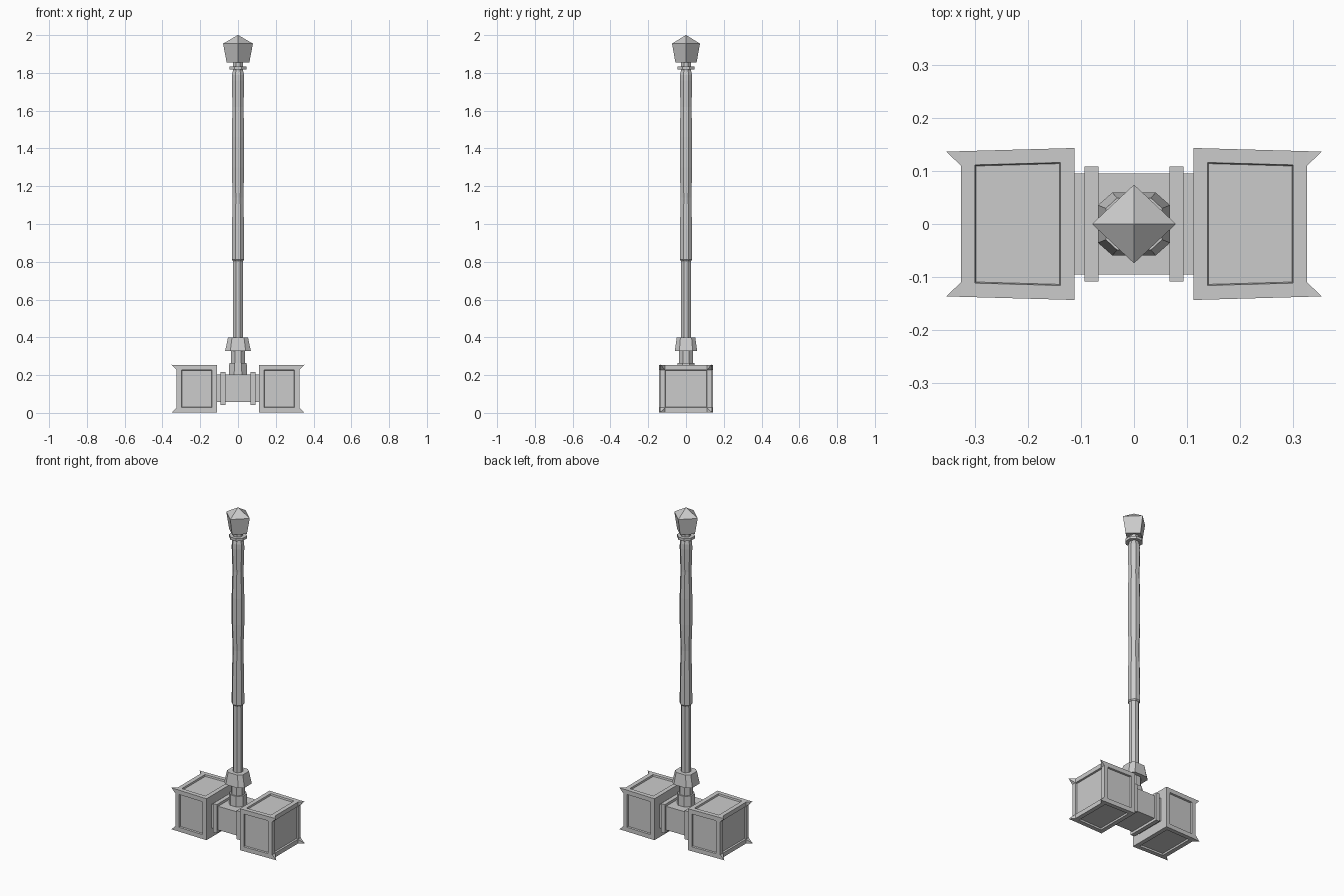
import bpy, bmesh
from mathutils import Vector

if "Cube" in bpy.data.objects:
    bpy.data.objects.remove(bpy.data.objects["Cube"], do_unlink=True)

grey = bpy.data.materials.new("plain_grey")
grey.use_nodes = True
COLOUR = (0.6, 0.6, 0.6, 1)
grey.diffuse_color = COLOUR
grey.node_tree.nodes["Principled BSDF"].inputs["Base Color"].default_value = COLOUR
MID = 0.128  # height of the head's centre


def finish(bm, name):
    bmesh.ops.recalc_face_normals(bm, faces=bm.faces)
    mesh = bpy.data.meshes.new(name)
    bm.to_mesh(mesh)
    bm.free()
    mesh.materials.append(grey)
    obj = bpy.data.objects.new(name, mesh)
    bpy.context.collection.objects.link(obj)
    return obj


def box(name, lo, hi):
    bm = bmesh.new()
    bmesh.ops.create_cube(bm, size=1)
    for v in bm.verts:
        v.co = Vector(h if c > 0 else l for c, l, h in zip(v.co, lo, hi))
    return finish(bm, name)


def octagon(rx, ry, cut=0.414):
    """Eight corners of a rectangle with its corners cut off."""
    pts = [(rx, ry * cut), (rx * cut, ry)]
    pts += [(-x, y) for x, y in reversed(pts)]
    return pts + [(-x, -y) for x, y in pts]


def loft(name, rings):
    """Skin a list of (z, outline) rings and cap both ends."""
    bm = bmesh.new()
    loops = [[bm.verts.new((x, y, z)) for x, y in pts] for z, pts in rings]
    n = len(loops[0])
    for a, b in zip(loops, loops[1:]):
        for i in range(n):
            j = (i + 1) % n
            bm.faces.new((a[i], a[j], b[j], b[i]))
    bm.faces.new(loops[0])
    bm.faces.new(loops[-1])
    return finish(bm, name)


def striking_block(name, side):
    """Tapered block with sunken panels and flared corner spikes."""
    bm = bmesh.new()
    bmesh.ops.create_cube(bm, size=2)
    for v in bm.verts:
        outer = v.co.x > 0
        v.co = (0.326 if outer else 0.112,
                v.co.y * (0.137 if outer else 0.143),
                MID + v.co.z * 0.126)
    bm.normal_update()
    panels = [f for f in bm.faces if f.normal.x > -0.5]
    bmesh.ops.inset_individual(bm, faces=panels, thickness=0.0265, use_even_offset=True)
    bmesh.ops.inset_individual(bm, faces=panels, thickness=0.003, depth=-0.01)
    # corner spikes
    for sy in (-1, 1):
        for sz in (-1, 1):
            pts = [(0.326, 0.137, 0.126), (0.326, 0.11, 0.126), (0.326, 0.137, 0.1),
                   (0.326, 0.11, 0.1), (0.353, 0.136, 0.127)]
            c, a, b, d, tip = [bm.verts.new((x, y * sy, MID + z * sz)) for x, y, z in pts]
            for face in ((c, a, tip), (c, tip, b), (a, d, tip), (d, b, tip)):
                bm.faces.new(face)
    for v in bm.verts:
        v.co.x *= side
    return finish(bm, name)


# head
box("head_core", (-0.113, -0.095, 0.058), (0.113, 0.095, 0.202))
for label, side in (("left", 1), ("right", -1)):
    striking_block(label + "_striking_block", side)
    x0, x1 = sorted((0.067 * side, 0.093 * side))
    box(label + "_head_band", (x0, -0.108, 0.043), (x1, 0.108, 0.217))

# socket and collar
loft("socket_base", [(0.195, octagon(0.049, 0.046)), (0.265, octagon(0.046, 0.044))])
loft("socket_neck", [(0.26, octagon(0.037, 0.037)), (0.34, octagon(0.037, 0.037))])
loft("collar", [(0.327, octagon(0.068, 0.059, 0.6)), (0.4, octagon(0.053, 0.049, 0.6))])

# shaft and swelling grip
loft("shaft", [(0.33, octagon(0.027, 0.027)), (0.82, octagon(0.026, 0.026))])
grip = [(0.805, 0.028), (0.812, 0.033), (0.97, 0.032), (1.14, 0.028), (1.3, 0.033),
        (1.46, 0.033), (1.62, 0.029), (1.76, 0.033), (1.79, 0.032), (1.815, 0.026)]
loft("grip", [(z, octagon(r, r)) for z, r in grip])

# pommel
loft("pommel_neck", [(1.8, octagon(0.027, 0.027)), (1.86, octagon(0.027, 0.027))])
loft("pommel_ring", [(1.817, octagon(0.046, 0.046)), (1.833, octagon(0.046, 0.046))])


def diamond(rx, ry):
    return [(rx, 0), (0, ry), (-rx, 0), (0, -ry)]


loft("pommel", [(1.855, diamond(0.06, 0.056)), (1.955, diamond(0.079, 0.074)),
                (2.0, diamond(0.001, 0.001))])
